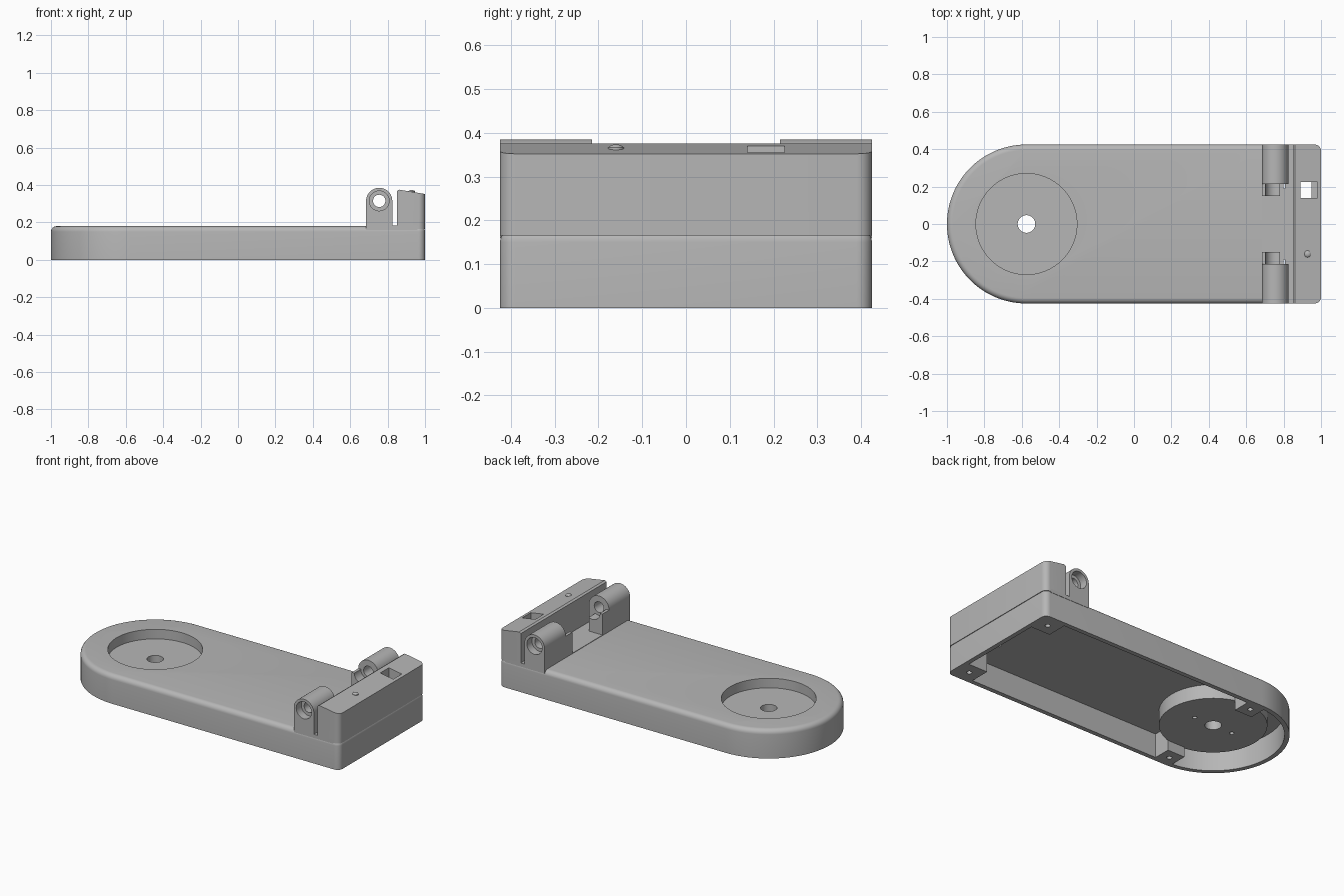
import bpy, bmesh, math
from mathutils import Matrix, Vector

if "Cube" in bpy.data.objects:
    bpy.data.objects.remove(bpy.data.objects["Cube"], do_unlink=True)

grey = bpy.data.materials.new("plain grey")
grey.use_nodes = True
GREY = (0.47, 0.47, 0.47, 1)
grey.diffuse_color = GREY
grey.node_tree.nodes["Principled BSDF"].inputs["Base Color"].default_value = GREY

HALF = 0.425      # half width
DISC_X = -0.575   # centre of the round end
WALL = 0.028
TOP = 0.18
CEILING = 0.15
AXIS = (0.755, 0.315)   # hinge axis in x, z


def finish(name, bm):
    bmesh.ops.recalc_face_normals(bm, faces=bm.faces)
    mesh = bpy.data.meshes.new(name)
    bm.to_mesh(mesh)
    bm.free()
    mesh.materials.append(grey)
    obj = bpy.data.objects.new(name, mesh)
    bpy.context.collection.objects.link(obj)
    return obj


def loft(name, rings):
    """Closed solid through rings of equal point count."""
    bm = bmesh.new()
    loops = [[bm.verts.new(p) for p in ring] for ring in rings]
    n = len(loops[0])
    for a, b in zip(loops, loops[1:]):
        for i in range(n):
            bm.faces.new((a[i], a[(i + 1) % n], b[(i + 1) % n], b[i]))
    bm.faces.new(loops[0])
    bm.faces.new(loops[-1])
    return finish(name, bm)


def box(name, x, y, z):
    ring = [(x[0], y[0]), (x[1], y[0]), (x[1], y[1]), (x[0], y[1])]
    return loft(name, [[(*p, h) for p in ring] for h in z])


def side_prism(name, profile, y):
    return loft(name, [[(px, d, pz) for px, pz in profile] for d in y])


def arc(cx, cy, r, start, end, n):
    angles = [math.radians(start + (end - start) * i / n) for i in range(n + 1)]
    return [(cx + r * math.cos(a), cy + r * math.sin(a)) for a in angles]


def rod(name, x, y, r, z):
    ring = arc(x, y, r, 0, 360, 64)[:-1]
    return loft(name, [[(*p, h) for p in ring] for h in z])


def cross_rod(name, r, y):
    return side_prism(name, arc(*AXIS, r, 0, 360, 48)[:-1], y)


def combine(obj, tools, operation):
    """Boolean the tools into obj and discard them."""
    for tool in tools:
        tool.hide_render = True
        mod = obj.modifiers.new("bool", 'BOOLEAN')
        mod.operation, mod.solver, mod.object = operation, 'EXACT', tool
        bpy.context.view_layer.objects.active = obj
        bpy.ops.object.modifier_apply(modifier=mod.name)
        bpy.data.objects.remove(tool, do_unlink=True)


def outline(inset, z):
    """Plan shape: round at one end, softened corners at the other."""
    r = max(0.035 - inset, 0.004)
    c = HALF - inset - r
    cx = 1 - inset - r
    pts = arc(DISC_X, 0, HALF - inset, 90, 270, 64)
    pts += arc(cx, -c, r, -90, 0, 8) + arc(cx, c, r, 0, 90, 8)
    return [(*p, z) for p in pts]


# Base shell with rounded upper rim, hollow underneath
FILLET = 0.03
rim = [outline(FILLET * (1 - math.cos(a)), TOP - FILLET * (1 - math.sin(a)))
       for a in (math.radians(15 * i) for i in range(7))]
shell = loft("base_shell", [outline(0, 0)] + rim)
combine(shell, [loft("cavity", [outline(WALL, -0.1), outline(WALL, CEILING)])], 'DIFFERENCE')

# Square-edged seat under the hinges, disc boss and screw posts
parts = [box("seat", (0.685, 0.96), (-HALF, HALF), (0.16, 0.183)),
         rod("boss", DISC_X, 0, 0.302, (0.062, 0.165))]
screws = []
for s in (-1, 1):
    for x0, x1, depth, sx, sy in ((0.84, 0.985, 0.14, 0.912, 0.34),
                                  (-0.61, -0.49, 0.12, -0.55, 0.35)):
        ys = sorted((s * 0.41, s * (0.41 - depth)))
        parts.append(box("post", (x0, x1), ys, (0, 0.16)))
        screws.append(rod("screw_hole", sx, s * sy, 0.015, (-0.05, 0.1)))
    screws.append(rod("disc_screw_hole", DISC_X + s * 0.135, 0, 0.013, (0, 0.1)))
    # slit beside each hinge
    screws.append(box("slit", (0.798, 0.808), sorted((s * 0.19, s * 0.213)), (0.1, 0.3)))
combine(shell, parts, 'UNION')

# Round recess, its centre hole and the small holes
combine(shell, [rod("recess", DISC_X, 0, 0.27, (0.12, 0.3)),
                rod("centre_hole", DISC_X, 0, 0.047, (-0.1, 0.3)),
                box("socket_low", (0.89, 0.95), (0.14, 0.225), (-0.1, 0.3))] + screws,
        'DIFFERENCE')

# Upright end block with sloping top and rounded outer corners
block = side_prism("end_block", [(0.85, 0.165), (1, 0.165), (1, 0.352), (0.862, 0.375),
                                 (0.85, 0.368)], (-HALF, HALF))
bm = bmesh.new()
bm.from_mesh(block.data)
corners = [e for e in bm.edges if all(v.co.x > 0.99 for v in e.verts)
           and abs(e.verts[0].co.z - e.verts[1].co.z) > 0.1]
bmesh.ops.bevel(bm, geom=corners, offset=0.035, segments=8, affect='EDGES', profile=0.5)
bm.to_mesh(block.data)
bm.free()
combine(block, [box("socket", (0.89, 0.95), (0.14, 0.225), (0, 0.5)),
                box("socket_ledge", (0.94, 0.98), (0.14, 0.225), (0.3, 0.5))], 'DIFFERENCE')

# Small button on the slope
button = loft("button", [[(*p, h) for p in arc(0.928, -0.16, r, 0, 360, 32)[:-1]]
                         for r, h in ((0.018, 0.35), (0.018, 0.366), (0.014, 0.37), (0.006, 0.373))])

# Hinge knuckles with an inner half cradle, bored along y
hinges = []
for side, s in (("right", -1), ("left", 1)):
    def span(a, b):
        return sorted((s * a, s * b))
    profile = [(0.685, 0.165), (0.825, 0.165)] + arc(*AXIS, 0.07, 0, 180, 32)
    hinge = side_prism("hinge_" + side, profile, span(0.215, HALF))
    cradle = box("cradle", (0.685, 0.78), span(0.15, 0.216), (0.165, AXIS[1]))
    combine(cradle, [cross_rod("trough", 0.052, span(0.1, 0.215))], 'DIFFERENCE')
    combine(hinge, [cradle], 'UNION')
    combine(hinge, [cross_rod("bore", 0.033, span(0.1, 0.5)),
                    cross_rod("counterbore", 0.053, span(0.375, 0.5))], 'DIFFERENCE')
    hinges.append(hinge)

# Smooth curved surfaces, keep edges sharp
bpy.ops.object.select_all(action='DESELECT')
for obj in [shell, block, button] + hinges:
    obj.select_set(True)
bpy.context.view_layer.objects.active = shell
bpy.ops.object.shade_smooth_by_angle(angle=math.radians(30))
